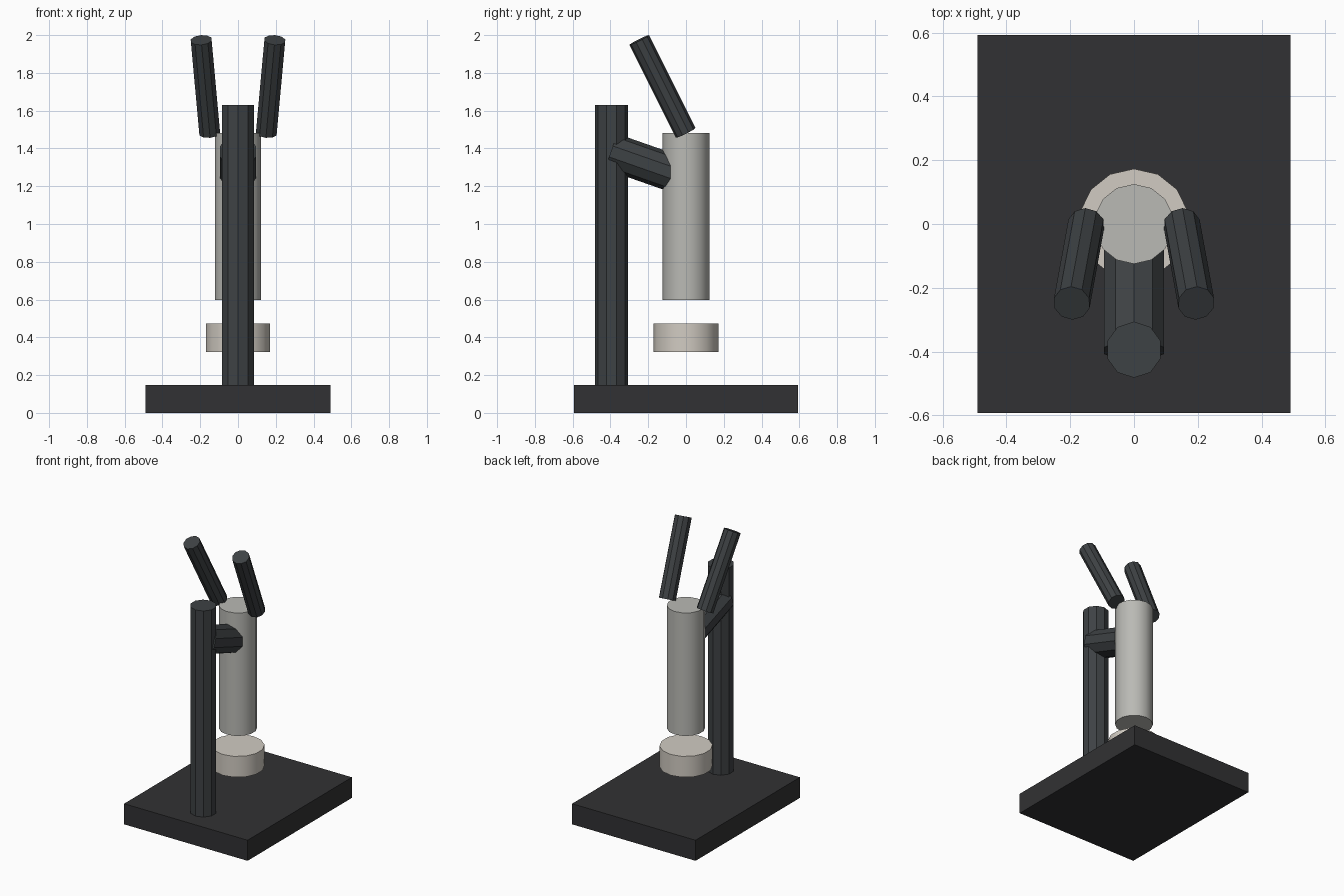
import bpy
import math
from mathutils import Vector

if "Cube" in bpy.data.objects:
    bpy.data.objects.remove(bpy.data.objects["Cube"])


def material(name, rgb):
    m = bpy.data.materials.new(name)
    m.diffuse_color = (*rgb, 1.0)
    m.use_nodes = True
    m.node_tree.nodes["Principled BSDF"].inputs["Base Color"].default_value = m.diffuse_color
    return m


BASE = material("dark_base", (0.031, 0.031, 0.033))
METAL = material("dark_metal", (0.048, 0.054, 0.058))
GREY = material("light_grey", (0.49, 0.49, 0.46))
CREAM = material("cream", (0.64, 0.60, 0.54))


def rod(name, low, high, radius, sides, mat, smooth=False):
    """Cylinder between two points, tilted about x and then y."""
    low, high = Vector(low), Vector(high)
    d = (high - low).normalized()
    tilt = (math.asin(-d.y), math.atan2(d.x, d.z), 0)
    bpy.ops.mesh.primitive_cylinder_add(
        vertices=sides, radius=radius, depth=(high - low).length,
        location=(low + high) / 2, rotation=tilt)
    ob = bpy.context.object
    ob.name = name
    ob.data.materials.append(mat)
    if smooth:
        bpy.ops.object.shade_smooth_by_angle(angle=math.radians(40))
    return ob


# Base slab
bpy.ops.mesh.primitive_cube_add(size=1, location=(0, 0, 0.074))
base = bpy.context.object
base.name = "base"
base.scale = (0.982, 1.185, 0.148)
bpy.ops.object.transform_apply(location=False, rotation=False, scale=True)
base.data.materials.append(BASE)

# Upright column and the sloping arm to the tube
rod("column", (0, -0.394, 0.14), (0, -0.394, 1.63), 0.088, 10, METAL)
rod("support_arm", (0, -0.02, 1.252), (0, -0.397, 1.384), 0.099, 10, METAL)

# Main tube and the floating disc below it
rod("main_tube", (0, 0, 0.598), (0, 0, 1.482), 0.125, 14, GREY, True)
rod("lower_disc", (0, 0, 0.323), (0, 0, 0.473), 0.173, 14, CREAM, True)

# Pair of splayed eyepieces
for side, s in (("left", -1), ("right", 1)):
    rod("eyepiece_" + side, (s * 0.15, -0.002, 1.482),
        (s * 0.195, -0.248, 1.974), 0.058, 10, METAL)
